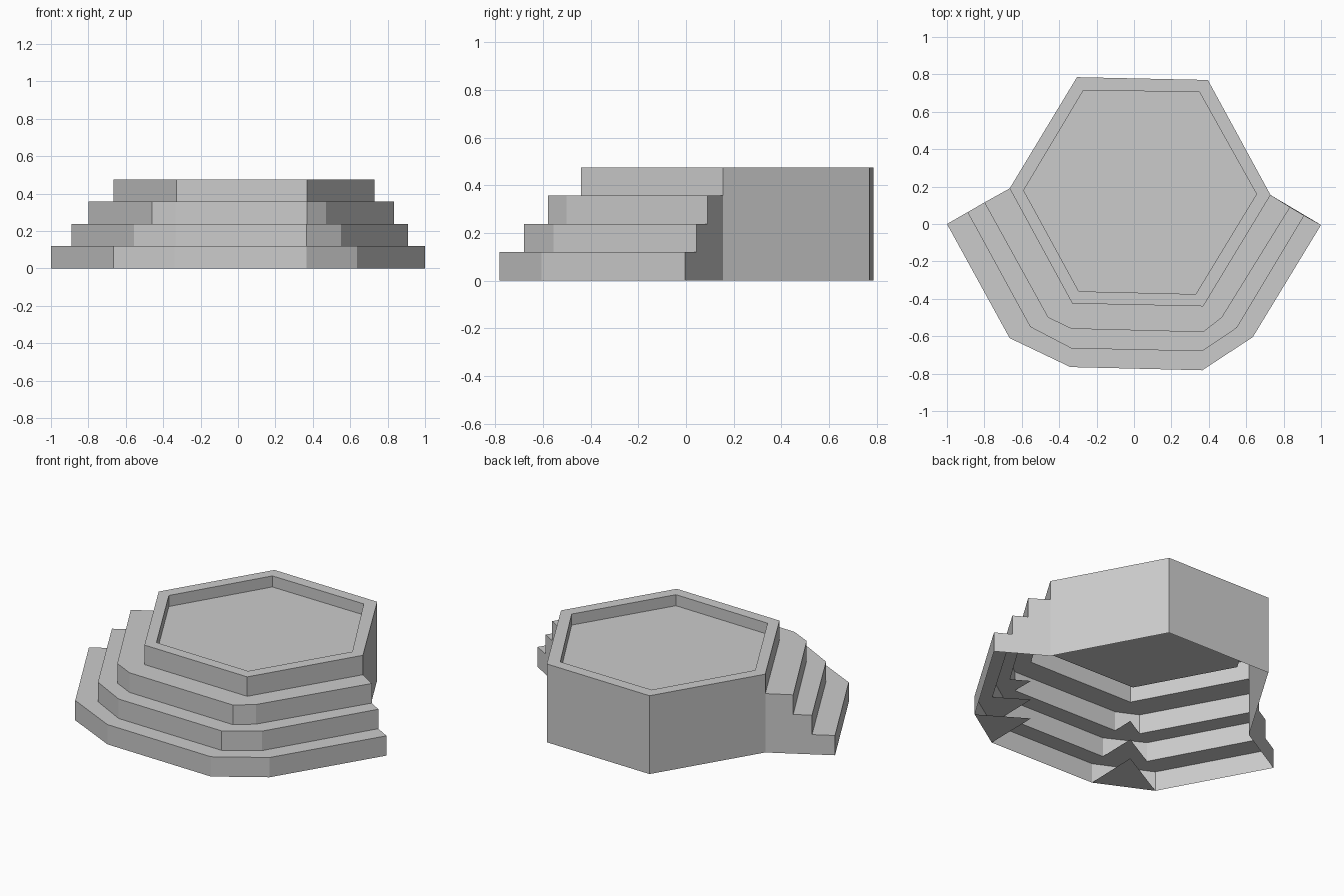
import bpy
import bmesh

if "Cube" in bpy.data.objects:
    bpy.data.objects.remove(bpy.data.objects["Cube"], do_unlink=True)

grey = bpy.data.materials.new("stone grey")
grey.use_nodes = True
grey.diffuse_color = (0.6, 0.6, 0.6, 1)
grey.node_tree.nodes["Principled BSDF"].inputs["Base Color"].default_value = (0.6, 0.6, 0.6, 1)

# Heights: ground, the three treads, the rim; then the sunken floor
Z = [0, 0.12, 0.238, 0.357, 0.475]
FLOOR = 0.408

# Hexagon, counter-clockwise from its left corner; the first four points face the steps
HEX = [(-0.665, 0.19), (-0.33, -0.425), (0.37, -0.44), (0.73, 0.155), (0.395, 0.77), (-0.305, 0.785)]
POCKET = [(-0.59, 0.18), (-0.295, -0.36), (0.33, -0.375), (0.655, 0.16), (0.35, 0.705), (-0.27, 0.715)]

# Step outlines from left end to right end, lowest first, with cut corners
STEPS = [
    [(-1.0, 0.0), (-0.665, -0.61), (-0.34, -0.765), (0.365, -0.782), (0.635, -0.605), (1.0, -0.005)],
    [(-0.89, 0.063), (-0.555, -0.55), (-0.335, -0.665), (0.365, -0.68), (0.55, -0.555), (0.91, 0.045)],
    [(-0.8, 0.115), (-0.46, -0.5), (-0.335, -0.56), (0.37, -0.578), (0.47, -0.5), (0.835, 0.09)],
]
# Hexagon front with its corners doubled, to pair with the cut corners
INNER = [HEX[i] for i in (0, 1, 1, 2, 2, 3)]


def build(name, faces):
    """Make an object from polygons, sharing equal points."""
    bm = bmesh.new()
    verts = {}
    for face in faces:
        loop = []
        for p in face:
            if p not in verts:
                verts[p] = bm.verts.new(p)
            if verts[p] not in loop:
                loop.append(verts[p])
        bm.faces.new(loop)
    mesh = bpy.data.meshes.new(name)
    bm.to_mesh(mesh)
    bm.free()
    mesh.materials.append(grey)
    bpy.context.collection.objects.link(bpy.data.objects.new(name, mesh))


def wall(a, b, low, high):
    return [(*a, low), (*b, low), (*b, high), (*a, high)]


def pairs(points, closed=False):
    return list(zip(points, points[1:] + points[:1] if closed else points[1:]))


def strip(outer, inner, z, closed=False):
    """Flat band between two outlines."""
    return [[(*a, z), (*b, z), (*d, z), (*c, z)]
            for (a, b), (c, d) in zip(pairs(outer, closed), pairs(inner, closed))]


# Hexagonal platform: full height at the back, top riser at the front, sunken floor
faces = [wall(a, b, Z[3] if i < 3 else 0, Z[4]) for i, (a, b) in enumerate(pairs(HEX, True))]
faces += strip(HEX, POCKET, Z[4], True)
faces += [wall(b, a, FLOOR, Z[4]) for a, b in pairs(POCKET, True)]
faces.append([(*p, FLOOR) for p in POCKET])
build("platform", faces)

# Steps: riser, tread and corner webs underneath
for i, (name, outline) in enumerate(zip(("lower", "middle", "upper"), STEPS)):
    inner = STEPS[i + 1] if i < 2 else INNER
    risers = [wall(a, b, Z[i], Z[i + 1]) for a, b in pairs(outline)]
    build(name + "_step", risers + strip(outline, inner, Z[i + 1]))
    webs = [[(*HEX[1], Z[i]), (*outline[2], Z[i]), (*outline[1], Z[i])],
            [(*HEX[2], Z[i]), (*outline[4], Z[i]), (*outline[3], Z[i])]]
    build(name + "_corner_webs", webs)

# Stepped side walls closing the two ends of the stairs
for name, end, corner in (("left_end_wall", -1, HEX[3]), ("right_end_wall", 0, HEX[0])):
    profile = [(*corner, Z[3]), (*corner, 0)]
    for i, outline in enumerate(STEPS):
        profile += [(*outline[end], Z[i]), (*outline[end], Z[i + 1])]
    build(name, [profile if end == 0 else profile[::-1]])
